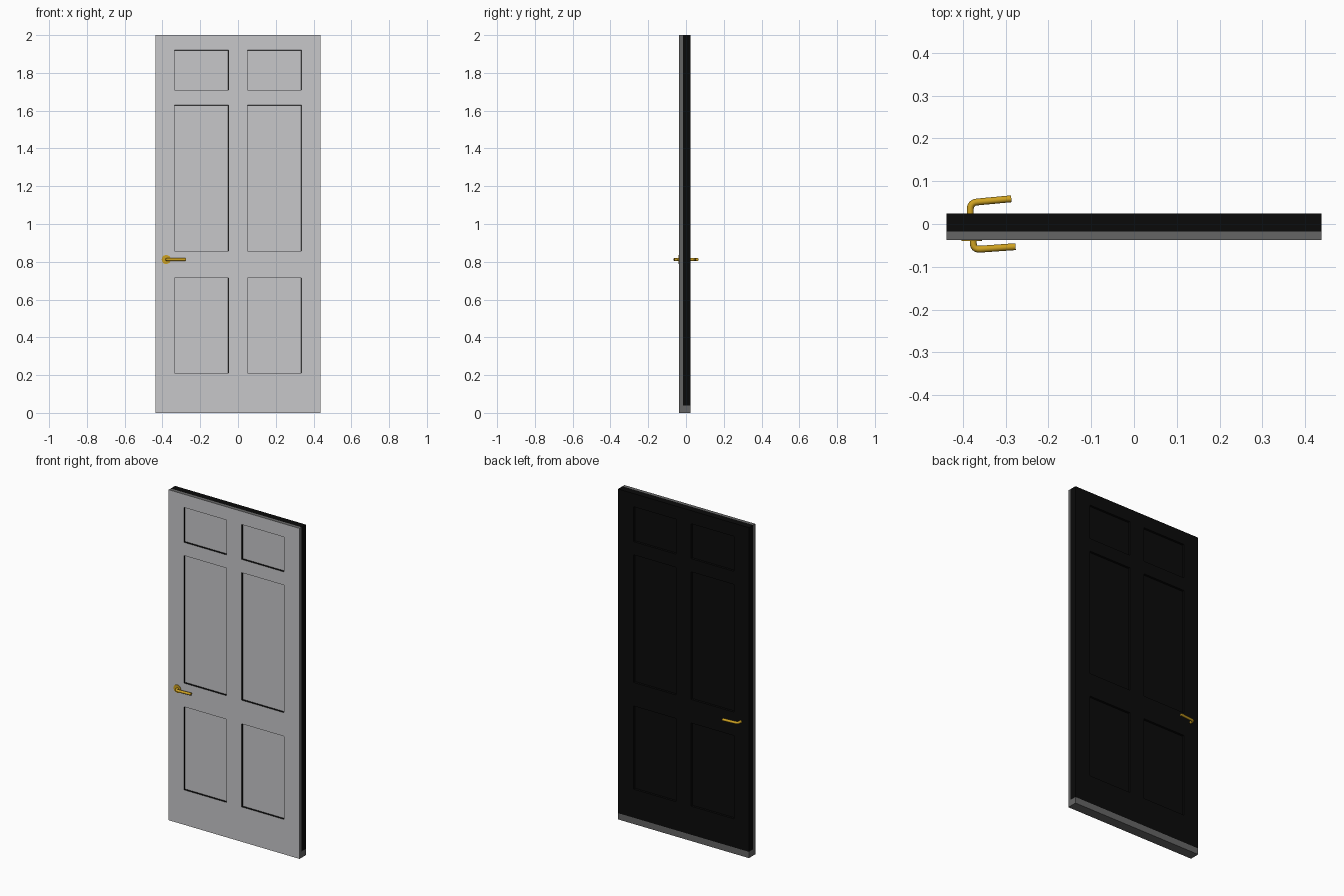
import bpy, bmesh, math
from mathutils import Vector

if "Cube" in bpy.data.objects:
    bpy.data.objects.remove(bpy.data.objects["Cube"], do_unlink=True)


def material(name, rgb):
    m = bpy.data.materials.new(name)
    m.use_nodes = True
    m.diffuse_color = (*rgb, 1)
    m.node_tree.nodes["Principled BSDF"].inputs["Base Color"].default_value = (*rgb, 1)
    return m


LIGHT = material("light grey", (0.57, 0.57, 0.59))
DARK = material("dark grey", (0.13, 0.13, 0.13))
BLACK = material("black", (0.003, 0.003, 0.003))
GOLD = material("gold", (0.62, 0.36, 0.015))

# Overall sizes: half width, height, front face, joint between skins, back face
HALF, TOP = 0.438, 2.0
FRONT, JOINT, BACK = -0.037, -0.017, 0.024
SILL = 0.038
HANDLE_Z = 0.812
XS = (-HALF, -0.337, -0.051, 0.049, 0.335, HALF)
ZS = (0.211, 0.714, 0.857, 1.629, 1.709, 1.92, TOP)


def add_object(name, bm, mats):
    mesh = bpy.data.meshes.new(name)
    bm.to_mesh(mesh)
    bm.free()
    for m in mats:
        mesh.materials.append(m)
    ob = bpy.data.objects.new(name, mesh)
    bpy.context.collection.objects.link(ob)
    return ob


def panelled_skin(name, y_face, y_joint, bottom, mats):
    """Slab with six recessed panels; materials are face, edge, recess wall."""
    bm = bmesh.new()
    zs = (bottom,) + ZS
    grid = [[bm.verts.new((x, y_face, z)) for x in XS] for z in zs]
    panels = []
    for j in range(len(zs) - 1):
        for i in range(len(XS) - 1):
            quad = [grid[j][i], grid[j][i + 1], grid[j + 1][i + 1], grid[j + 1][i]]
            face = bm.faces.new(quad if y_face < y_joint else quad[::-1])
            if i % 2 and j % 2:
                panels.append(face)
    bm.normal_update()
    border = [e for e in bm.edges if e.is_boundary]
    rim = bmesh.ops.inset_individual(bm, faces=panels, thickness=0.001, depth=-0.012)
    for f in rim["faces"]:
        f.material_index = 2
    # Outer edge back to the joint
    out = bmesh.ops.extrude_edge_only(bm, edges=border)["geom"]
    for item in out:
        if isinstance(item, bmesh.types.BMVert):
            item.co.y = y_joint
        elif isinstance(item, bmesh.types.BMFace):
            item.material_index = 1
    bmesh.ops.holes_fill(bm, edges=[e for e in bm.edges if e.is_boundary], sides=0)
    bmesh.ops.recalc_face_normals(bm, faces=bm.faces)
    return add_object(name, bm, mats)


panelled_skin("front_skin", FRONT, JOINT, 0, (LIGHT, DARK, BLACK))
panelled_skin("back_skin", BACK, JOINT, SILL, (BLACK, BLACK, BLACK))

# Bottom rail under the back skin
bm = bmesh.new()
bmesh.ops.create_cube(bm, size=1)
bmesh.ops.scale(bm, vec=(2 * HALF, BACK - JOINT, SILL), verts=bm.verts)
bmesh.ops.translate(bm, vec=(0, (BACK + JOINT) / 2, SILL / 2), verts=bm.verts)
add_object("bottom_rail", bm, (DARK,))


def select_only(ob):
    bpy.ops.object.select_all(action="DESELECT")
    ob.select_set(True)
    bpy.context.view_layer.objects.active = ob


def lever(name, start, corner, end, bend=0.016):
    """Round bar leaving the door, bending once, and running sideways."""
    start, corner, end = (Vector((x, y, HANDLE_Z)) for x, y in (start, corner, end))
    a = corner + (start - corner).normalized() * bend
    b = corner + (end - corner).normalized() * bend
    points = [start]
    for k in range(7):
        t = k / 6
        points.append(a * (1 - t) ** 2 + corner * 2 * t * (1 - t) + b * t * t)
    points.append(end)
    curve = bpy.data.curves.new(name, "CURVE")
    curve.dimensions = "3D"
    curve.bevel_depth = 0.008
    curve.bevel_resolution = 3
    curve.use_fill_caps = True
    spline = curve.splines.new("POLY")
    spline.points.add(len(points) - 1)
    for p, co in zip(spline.points, points):
        p.co = (*co, 1)
    curve.materials.append(GOLD)
    ob = bpy.data.objects.new(name, curve)
    bpy.context.collection.objects.link(ob)
    select_only(ob)
    bpy.ops.object.convert(target="MESH")
    bpy.ops.object.shade_smooth_by_angle(angle=math.radians(40))


# Lever handles on both sides
lever("front_lever", (-0.376, FRONT + 0.005), (-0.376, -0.06), (-0.277, -0.053))
lever("back_lever", (-0.383, BACK - 0.005), (-0.383, 0.05), (-0.287, 0.059))

# Round plate behind the front lever
bpy.ops.mesh.primitive_cylinder_add(vertices=24, radius=0.024, depth=0.004,
                                    location=(-0.38, FRONT - 0.001, HANDLE_Z),
                                    rotation=(math.pi / 2, 0, 0))
plate = bpy.context.object
plate.name = "front_handle_plate"
plate.data.materials.append(GOLD)
bpy.ops.object.shade_smooth_by_angle(angle=math.radians(40))
